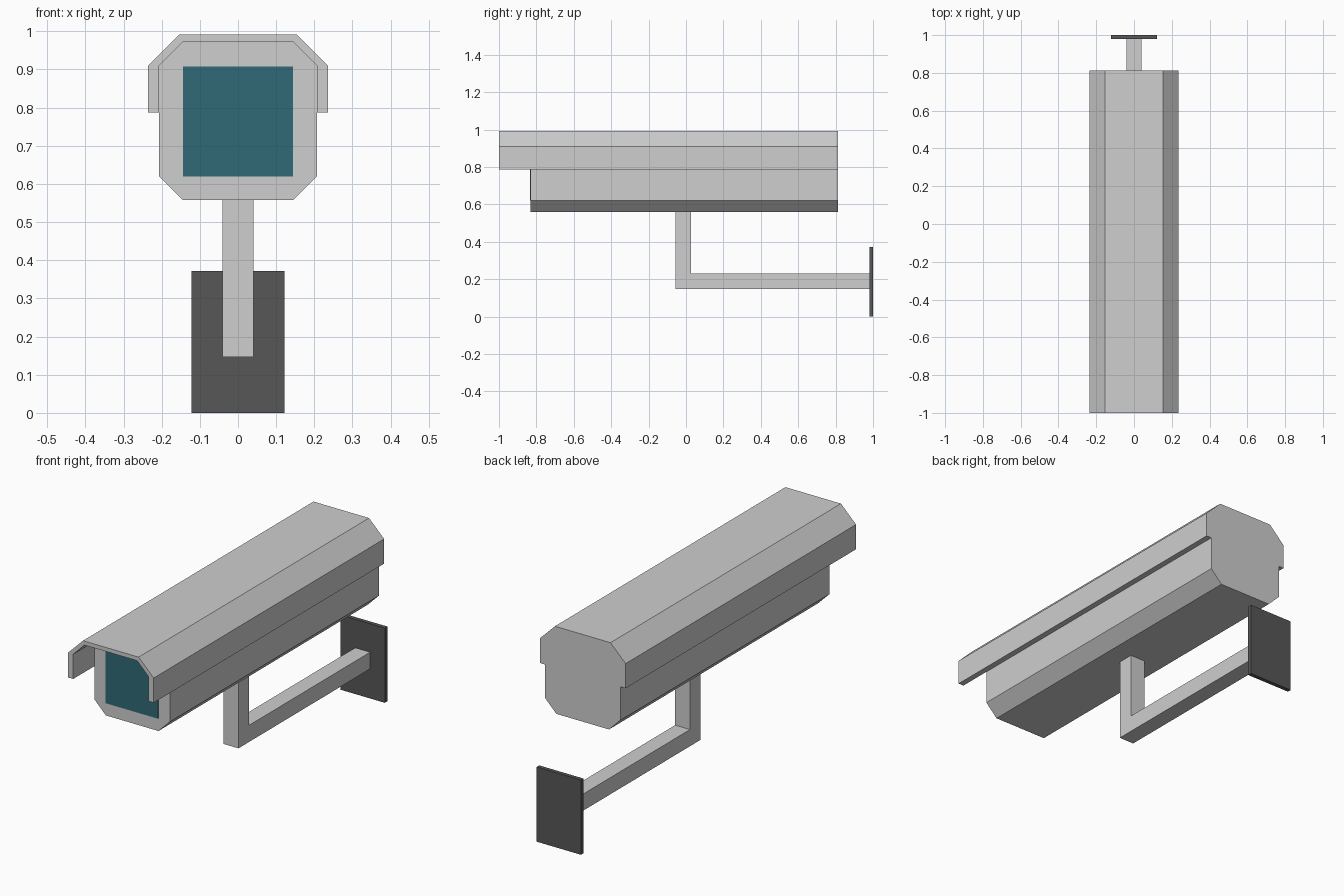
import bpy
import bmesh
from mathutils import Vector

default = bpy.data.objects.get("Cube")
if default:
    bpy.data.objects.remove(default, do_unlink=True)


def material(name, rgb):
    mat = bpy.data.materials.new(name)
    mat.use_nodes = True
    color = (*rgb, 1.0)
    mat.diffuse_color = color
    mat.node_tree.nodes["Principled BSDF"].inputs["Base Color"].default_value = color
    return mat


light_grey = material("light grey", (0.62, 0.62, 0.62))
dark_grey = material("dark grey", (0.095, 0.095, 0.095))
teal_glass = material("teal glass", (0.031, 0.142, 0.181))


def extrude(name, outline, offset, mat):
    """Extrude a closed outline of 3D points along an offset."""
    bm = bmesh.new()
    face = bm.faces.new([bm.verts.new(p) for p in outline])
    result = bmesh.ops.extrude_face_region(bm, geom=[face], use_keep_orig=True)
    moved = [g for g in result["geom"] if isinstance(g, bmesh.types.BMVert)]
    bmesh.ops.translate(bm, verts=moved, vec=Vector(offset))
    bmesh.ops.recalc_face_normals(bm, faces=bm.faces)
    mesh = bpy.data.meshes.new(name)
    bm.to_mesh(mesh)
    bm.free()
    mesh.materials.append(mat)
    obj = bpy.data.objects.new(name, mesh)
    bpy.context.collection.objects.link(obj)
    return obj


def along_y(name, half, y0, y1, mat):
    """Mirror a half profile of (x, z) points and extrude it from y0 to y1."""
    profile = half + [(-x, z) for x, z in reversed(half)]
    return extrude(name, [(x, y0, z) for x, z in profile], (0, y1 - y0, 0), mat)


FRONT, BACK = -0.832, 0.812

# Chamfered camera housing
body_top = [(0.207, 0.91), (0.145, 0.972)]
along_y("housing", [(0.145, 0.558), (0.207, 0.62)] + body_top, FRONT, BACK, light_grey)

# Sun hood wrapped over the housing, overhanging at the front
hood_outer = [(0.153, 0.992), (0.236, 0.91), (0.236, 0.787)]
hood_inner = [(0.207, 0.787)] + body_top
along_y("sun_hood", hood_outer + hood_inner, -1.0, BACK, light_grey)

# Front window
along_y("window", [(0.144, 0.62), (0.144, 0.908)], FRONT - 0.003, FRONT + 0.003, teal_glass)

# L-shaped support arm
arm = [(-0.055, 0.558), (-0.055, 0.147), (0.982, 0.147),
       (0.982, 0.23), (0.027, 0.23), (0.027, 0.558)]
extrude("support_arm", [(-0.041, y, z) for y, z in arm], (0.082, 0, 0), light_grey)

# Wall mounting plate
along_y("wall_plate", [(0.122, 0.0), (0.122, 0.372)], 0.98, 1.0, dark_grey)
